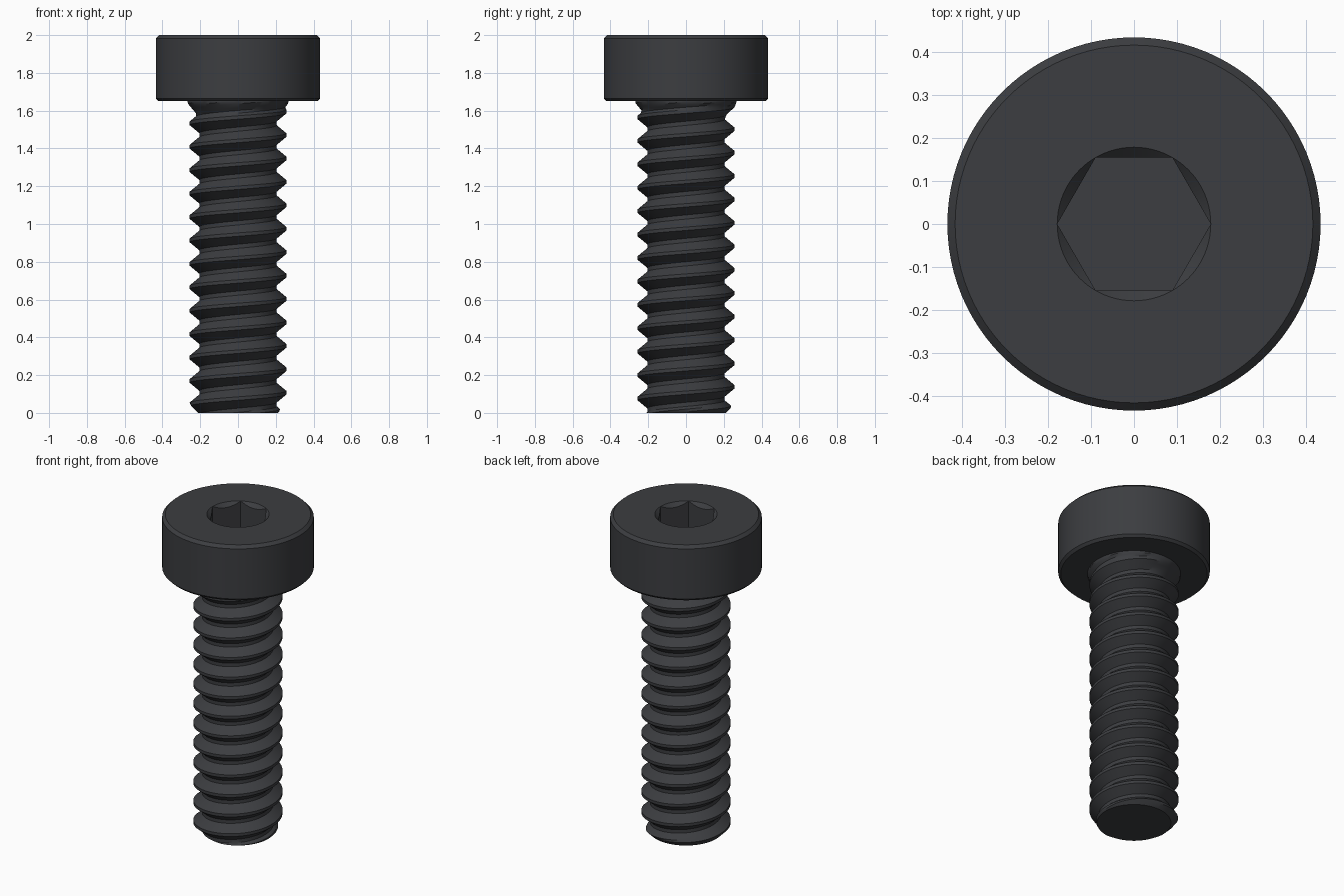
import bpy, bmesh
from math import pi, cos, sin, floor

if "Cube" in bpy.data.objects:
    bpy.data.objects.remove(bpy.data.objects["Cube"])

N = 96                      # segments around
PITCH, Z0 = 0.124, 0.107    # thread pitch, crest height at +x
R_CREST, R_ROOT = 0.256, 0.205
W_CREST, W_ROOT = 0.009, 0.011   # half widths of crest and root flats
NECK = 1.65                 # underside of head
FLANK = PITCH / 2 - W_CREST - W_ROOT

steel = bpy.data.materials.new("black_steel")
steel.diffuse_color = (0.045, 0.047, 0.052, 1)
steel.use_nodes = True
steel.node_tree.nodes["Principled BSDF"].inputs["Base Color"].default_value = steel.diffuse_color


def finish(bm, name):
    bmesh.ops.remove_doubles(bm, verts=bm.verts, dist=1e-5)
    bmesh.ops.recalc_face_normals(bm, faces=bm.faces)
    me = bpy.data.meshes.new(name)
    bm.to_mesh(me)
    bm.free()
    me.materials.append(steel)
    ob = bpy.data.objects.new(name, me)
    bpy.context.collection.objects.link(ob)
    bpy.context.view_layer.objects.active = ob
    ob.select_set(True)
    bpy.ops.object.shade_smooth_by_angle(angle=pi / 6)
    ob.select_set(False)


def vert(bm, a, r, z):
    return bm.verts.new((r * cos(a), r * sin(a), z))


# Head with hexagon socket: rings of (radius, height) at each angle
def hex_radius(a):
    return 0.155 / cos(a % (pi / 3) - pi / 6)


def head_rings(a):
    rh = hex_radius(a)
    rim = 0.155 / cos(pi / 6)
    return [(0.268, NECK), (0.420, NECK), (0.435, NECK + 0.015), (0.435, 1.982),
            (0.417, 2.0), (rim, 2.0), (rh, 2.0 - (rim - rh)), (rh, 1.81)]


bm = bmesh.new()
cols = [[vert(bm, 2 * pi * j / N, r, z) for r, z in head_rings(2 * pi * j / N)]
        for j in range(N)]
for j in range(N):
    c, d = cols[j], cols[(j + 1) % N]
    for i in range(len(c) - 1):
        bm.faces.new((c[i], d[i], d[i + 1], c[i + 1]))
bm.faces.new([c[-1] for c in cols])
finish(bm, "socket_head")


# Threaded shank: grid whose rows follow the helix
def thread_radius(a, z):
    u = (z - Z0) / PITCH - a / (2 * pi)
    d = abs(u - floor(u + 0.5)) * PITCH          # distance from crest
    t = min(max((d - W_CREST) / FLANK, 0), 1)
    r = R_CREST + (R_ROOT - R_CREST) * t
    r = min(r, 0.212 + z)                         # end chamfer
    s = min(max((z - 1.56) / (NECK - 0.01 - 1.56), 0), 1)
    return max(r, 0.2 + 0.068 * s)                # flared neck


half = [W_CREST + FLANK * k / 3 for k in range(4)]
offsets = [-h for h in reversed(half)] + half
ROWS = len(offsets)
bm = bmesh.new()
cols = []
for j in range(N):
    a = 2 * pi * j / N
    col = []
    for n in range(-4, 17):
        for o in offsets:
            z = min(max(Z0 + PITCH * (n + j / N) + o, 0), NECK)
            col.append(vert(bm, a, thread_radius(a, z), z))
    cols.append(col)
for j in range(N):
    shift = ROWS if j == N - 1 else 0             # seam joins the next turn
    c, d = cols[j], cols[(j + 1) % N]
    for i in range(len(c) - 1 - shift):
        bm.faces.new((c[i], d[i + shift], d[i + shift + 1], c[i + 1]))
bmesh.ops.remove_doubles(bm, verts=bm.verts, dist=1e-5)
# Flat end at the tip
tip = [e for e in bm.edges if e.is_boundary and all(v.co.z < 1e-4 for v in e.verts)]
bmesh.ops.holes_fill(bm, edges=tip, sides=0)
finish(bm, "threaded_shank")
